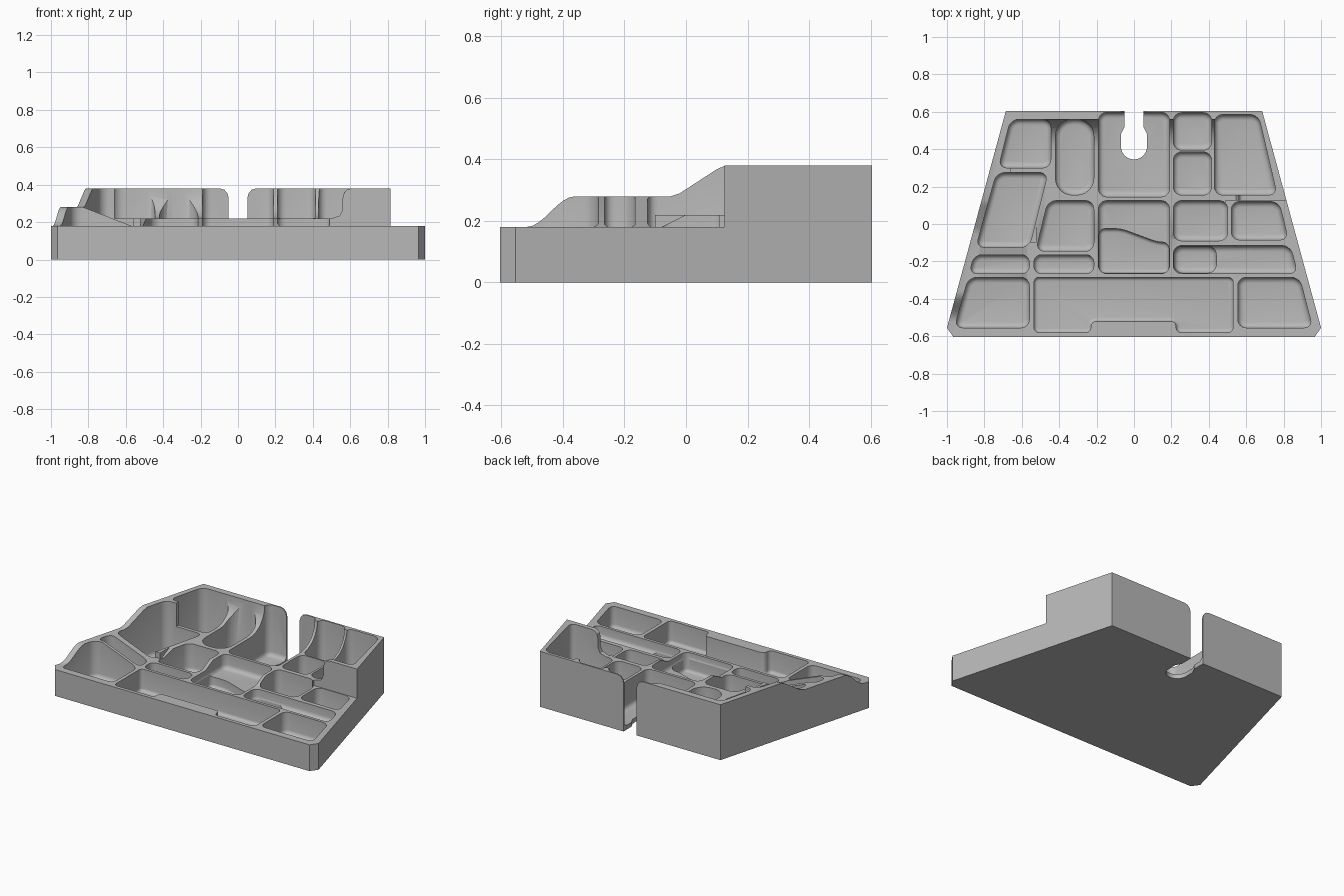
import bpy, bmesh, math

cube = bpy.data.objects.get("Cube")
if cube:
    bpy.data.objects.remove(cube, do_unlink=True)

grey = bpy.data.materials.new("plain grey")
grey.use_nodes = True
grey.diffuse_color = (0.48, 0.48, 0.48, 1)
grey.node_tree.nodes["Principled BSDF"].inputs["Base Color"].default_value = (0.48, 0.48, 0.48, 1)

PLACE = {"x": lambda a, b, c: (c, a, b),
         "y": lambda a, b, c: (a, c, b),
         "z": lambda a, b, c: (a, b, c)}


def prism(name, pts, axis, lo, hi, corner=0, fillet=0):
    """Extrude a profile along an axis, rounding its side and floor edges."""
    bm = bmesh.new()
    place = PLACE[axis]
    rings = [[bm.verts.new(place(a, b, c)) for a, b in pts] for c in (lo, hi)]
    n = len(pts)
    bm.faces.new(rings[0])
    bm.faces.new(rings[1])
    for i in range(n):
        j = (i + 1) % n
        bm.faces.new((rings[0][i], rings[0][j], rings[1][j], rings[1][i]))
    if corner:
        upright = [e for e in bm.edges if abs(e.verts[0].co.z - e.verts[1].co.z) > 1e-4]
        bmesh.ops.bevel(bm, geom=upright, offset=corner, segments=6, profile=0.5,
                        affect='EDGES', clamp_overlap=True)
    bmesh.ops.recalc_face_normals(bm, faces=bm.faces)
    if fillet:
        low = [e for e in bm.edges if all(abs(v.co.z - lo) < 1e-5 for v in e.verts)]
        bmesh.ops.bevel(bm, geom=low, offset=fillet, segments=4, profile=0.5,
                        affect='EDGES', clamp_overlap=True)
    bmesh.ops.recalc_face_normals(bm, faces=bm.faces)
    mesh = bpy.data.meshes.new(name)
    bm.to_mesh(mesh)
    bm.free()
    mesh.materials.append(grey)
    ob = bpy.data.objects.new(name, mesh)
    bpy.context.collection.objects.link(ob)
    return ob


def box(x0, y0, x1, y1):
    return [(x0, y0), (x1, y0), (x1, y1), (x0, y1)]


# Solid trapezoid body
half = [(0.965, -0.605), (1, -0.555), (0.685, 0.605)]
tray = prism("tray", half + [(-x, y) for x, y in reversed(half)], "z", 0, 0.38)


def cut(cutter):
    cutter.hide_render = True
    mod = tray.modifiers.new("cut", 'BOOLEAN')
    mod.operation = 'DIFFERENCE'
    mod.solver = 'EXACT'
    mod.object = cutter
    bpy.context.view_layer.objects.active = tray
    bpy.ops.object.modifier_apply(modifier=mod.name)
    bpy.data.objects.remove(cutter, do_unlink=True)


# Low middle, sweeping up to the back wall
sweep = [(0.40 + 0.16 * math.sin(t * math.pi / 16), 0.38 - 0.16 * math.cos(t * math.pi / 16))
         for t in range(9)]
cut(prism("middle_cut", [(-0.7, 0.18), (-0.08, 0.18), (0, 0.22)] + sweep
          + [(0.56, 0.5), (-0.7, 0.5)], "x", -0.52, 0.5))
cut(prism("left_inner_cut", box(-0.66, 0.22, -0.5, 0.5), "y", -0.11, 0.45))

# Step on the left-hand side of the body, with a rounded inner shoulder
cut(prism("side_step_cut", box(-0.7, 0.18, 0.125, 0.5), "x", 0.49, 1.1))
cut(prism("shoulder_cut", [(0.3, 0.22), (0.5, 0.22), (0.545, 0.235), (0.56, 0.27), (0.56, 0.33),
                           (0.568, 0.36), (0.585, 0.375), (0.61, 0.381), (0.61, 0.5), (0.3, 0.5)],
          "y", 0.1, 0.3))

# Wavy rim and sloping dividers on the other side
wave = [(-0.52 + 0.16 * t / 8, 0.23 - 0.05 * math.cos(math.pi * t / 8)) for t in range(9)]
cut(prism("rim_cut", [(-0.7, 0.18)] + wave + [(-0.05, 0.28), (-0.02, 0.29), (0.1, 0.368),
                                              (0.13, 0.381), (0.13, 0.5), (-0.7, 0.5)],
          "x", -1.1, -0.5))
cut(prism("ramp_cut", [(-0.5, 0.18), (-0.57, 0.18), (-0.83, 0.281), (-1.1, 0.281),
                       (-1.1, 0.5), (-0.5, 0.5)], "y", -0.7, -0.1))

# Pockets: outline, floor height, corner radius
FLOOR, R = 0.03, 0.045
pockets = [
    ([(-0.725, 0.30), (-0.445, 0.30), (-0.445, 0.56), (-0.66, 0.56)], FLOOR, R),
    ([(-0.845, -0.125), (-0.56, -0.125), (-0.46, 0.275), (-0.735, 0.275)], FLOOR, R),
    ([(-0.525, -0.145), (-0.215, -0.145), (-0.215, 0.125), (-0.46, 0.125)], FLOOR, R),
    ([(-0.88, -0.265), (-0.56, -0.265), (-0.56, -0.165), (-0.855, -0.165)], FLOOR, 0.04),
    (box(-0.535, -0.265, -0.215, -0.165), FLOOR, 0.04),
    ([(-0.96, -0.555), (-0.56, -0.555), (-0.56, -0.285), (-0.885, -0.285)], FLOOR, R),
    ([(-0.535, -0.58), (-0.23, -0.58), (-0.23, -0.52), (0.225, -0.52), (0.225, -0.58),
      (0.53, -0.58), (0.53, -0.285), (-0.535, -0.285)], FLOOR, 0.028),
    ([(0.555, -0.555), (0.955, -0.555), (0.885, -0.285), (0.555, -0.285)], FLOOR, R),
    ([(0.21, -0.265), (0.875, -0.265), (0.835, -0.115), (0.21, -0.115)], 0.1, R),
    (box(0.214, -0.261, 0.44, -0.119), FLOOR, R),
    (box(0.21, -0.09, 0.5, 0.125), FLOOR, R),
    ([(0.52, -0.085), (0.825, -0.085), (0.775, 0.12), (0.52, 0.12)], FLOOR, R),
    (box(-0.42, 0.155, -0.215, 0.56), FLOOR, 0.09),
    (box(-0.19, 0.145, 0.19, 0.597), FLOOR, R),
    (box(0.21, 0.395, 0.415, 0.595), FLOOR, R),
    (box(0.21, 0.155, 0.415, 0.385), FLOOR, R),
    ([(0.43, 0.155), (0.765, 0.155), (0.665, 0.585), (0.43, 0.585)], FLOOR, R),
    (box(-0.19, -0.265, 0.19, 0.125), 0.12, R),
    ([(-0.186, -0.261), (0.186, -0.261), (0.186, -0.1), (0.12, -0.095), (-0.07, -0.025),
      (-0.186, -0.025)], 0.05, 0.03),
]
for pts, floor, radius in pockets:
    cut(prism("pocket_cut", pts, "z", floor, 0.6, radius, min(0.03, radius * 0.7)))

# Keyhole slot through the back wall and floor
side = [(0.05, 0.7), (0.05, 0.52), (0.07, 0.48)]
end = [(0.07 * math.cos(t * math.pi / 12), 0.415 - 0.07 * math.sin(t * math.pi / 12))
       for t in range(13)]
cut(prism("keyhole_cut", side + end + [(-x, y) for x, y in reversed(side)], "z", -0.1, 0.6))
lip = [(0.05, 0.1), (0.05, 0.33), (0.057, 0.355), (0.073, 0.373), (0.1, 0.381), (0.1, 0.5)]
cut(prism("slot_lip_cut", lip + [(-x, z) for x, z in reversed(lip)], "y", 0.575, 0.7))

# Smooth fillets, keep crisp edges
bpy.ops.object.select_all(action='DESELECT')
tray.select_set(True)
bpy.context.view_layer.objects.active = tray
bpy.ops.object.shade_smooth_by_angle(angle=math.radians(30))
